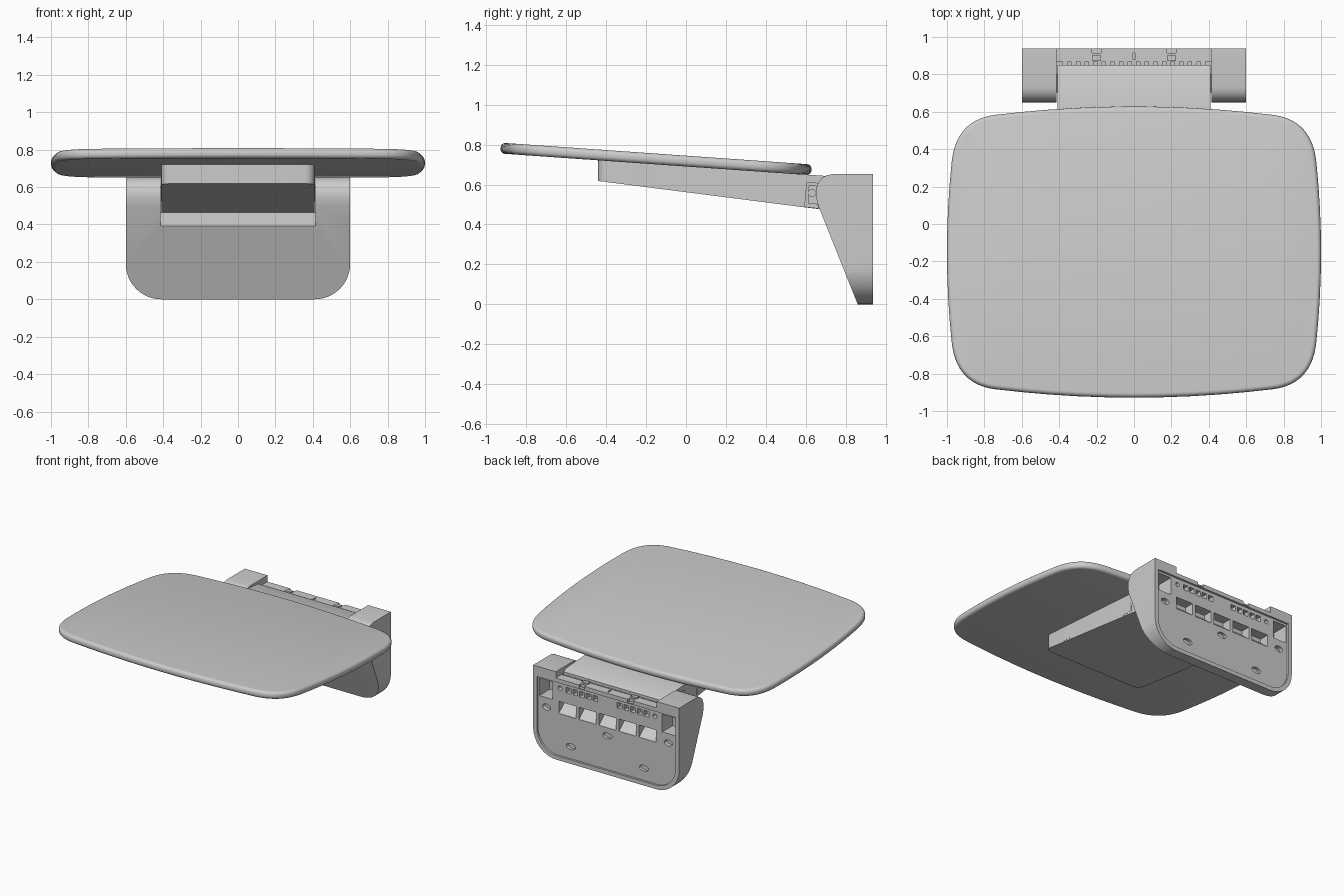
import bpy, bmesh, math
from mathutils import Vector

cube = bpy.data.objects.get("Cube")
if cube:
    bpy.data.objects.remove(cube, do_unlink=True)

grey = bpy.data.materials.new("light grey plastic")
grey.use_nodes = True
grey.diffuse_color = (0.6, 0.6, 0.6, 1)
grey.node_tree.nodes["Principled BSDF"].inputs["Base Color"].default_value = (0.6, 0.6, 0.6, 1)
parts = []


def place(axis, t, u, v):
    return {"x": (t, u, v), "y": (u, t, v), "z": (u, v, t)}[axis]


def prisms(name, specs, keep=True):
    """One object made of extruded outlines: (points, axis, start, end)."""
    bm = bmesh.new()
    for pts, axis, a, b in specs:
        low = [bm.verts.new(place(axis, a, u, v)) for u, v in pts]
        high = [bm.verts.new(place(axis, b, u, v)) for u, v in pts]
        bm.faces.new(low)
        bm.faces.new(high)
        for i in range(len(pts)):
            j = (i + 1) % len(pts)
            bm.faces.new((low[i], low[j], high[j], high[i]))
    bmesh.ops.recalc_face_normals(bm, faces=bm.faces)
    mesh = bpy.data.meshes.new(name)
    bm.to_mesh(mesh)
    bm.free()
    mesh.materials.append(grey)
    obj = bpy.data.objects.new(name, mesh)
    bpy.context.collection.objects.link(obj)
    obj.hide_render = not keep
    if keep:
        parts.append(obj)
    return obj


def bake(obj):
    bpy.context.view_layer.update()
    graph = bpy.context.evaluated_depsgraph_get()
    mesh = bpy.data.meshes.new_from_object(obj.evaluated_get(graph))
    obj.modifiers.clear()
    obj.data = mesh


def carve(obj, specs, operation="DIFFERENCE"):
    cutter = prisms("cutter", specs, keep=False)
    mod = obj.modifiers.new("carve", "BOOLEAN")
    mod.operation, mod.solver, mod.object = operation, "EXACT", cutter
    bake(obj)
    bpy.data.objects.remove(cutter, do_unlink=True)


def bevel(obj, width, segments):
    mod = obj.modifiers.new("bevel", "BEVEL")
    mod.width, mod.segments = width, segments
    mod.limit_method, mod.angle_limit = "ANGLE", math.radians(40)
    bake(obj)


def rect(u0, u1, v0, v1):
    return [(u0, v0), (u1, v0), (u1, v1), (u0, v1)]


def oval(u, v, ru, rv, n=20):
    return [(u + ru * math.cos(2 * math.pi * i / n), v + rv * math.sin(2 * math.pi * i / n)) for i in range(n)]


def low_rounded(half, v0, v1, r, n=12):
    """Rectangle whose two lower corners are rounded."""
    arc = [(half - r + r * math.sin(i / n * math.pi / 2), v0 + r - r * math.cos(i / n * math.pi / 2))
           for i in range(n + 1)]
    return arc + [(half, v1), (-half, v1)] + [(-u, v) for u, v in reversed(arc)]


# Seat: bulged rounded rectangle with a soft edge, tilted down to the back
def seat_outline():
    q = [(x, 0.78 - 0.045 * (x / 0.74) ** 2) for x in (0.0, 0.15, 0.3, 0.45, 0.6)]
    a, c, b = Vector((0.74, 0.735)), Vector((0.953, 0.709)), Vector((0.975, 0.48))
    for i in range(15):
        t = i / 14
        q.append(tuple(a * (1 - t) ** 2 + c * 2 * t * (1 - t) + b * t * t))
    q += [(1 - 0.025 * (y / 0.48) ** 2, y) for y in (0.36, 0.24, 0.12, 0.0)]
    half = q + [(x, -y) for x, y in reversed(q[:-1])]
    return half + [(-x, y) for x, y in reversed(half[1:-1])]


seat = prisms("seat", [(seat_outline(), "z", -0.027, 0.027)])
bevel(seat, 0.023, 5)
seat.location = (0, -0.15, 0.728)
seat.rotation_euler.x = -0.07

# Support arm: wedge under the seat with rounded front corners
arm = prisms("support_arm", [([(-0.44, 0.735), (-0.44, 0.618), (0.68, 0.475), (0.8, 0.465), (0.84, 0.5),
                              (0.85, 0.54), (0.85, 0.62), (0.82, 0.635), (0.6, 0.65)], "x", -0.41, 0.41)])
carve(arm, [(low_rounded(0.41, -0.44, 1.0, 0.05, 8), "z", 0.3, 0.9)], "INTERSECT")
hinge = [(0.595, 0.49), (0.66, 0.482), (0.675, 0.605), (0.605, 0.61)]
carve(arm, [(hinge, "x", s * 0.385, s * 0.45) for s in (1, -1)])

# Hinge blocks with a pin hole, seated in the arm recesses
inner = [(0.61, 0.505), (0.7, 0.497), (0.7, 0.59), (0.615, 0.597)]
block = prisms("hinge_blocks", [(inner, "x", s * 0.38, s * 0.405) for s in (1, -1)])
carve(block, [(oval(0.632, 0.558, 0.018, 0.018), "x", s * 0.39, s * 0.42) for s in (1, -1)])

# Flush arched covers on the arm sides
covers = []
for y, z in ((-0.205, 0.6), (0.42, 0.522)):
    arch = [(y + 0.04 * math.cos(i * math.pi / 10), z + 0.045 + 0.035 * math.sin(i * math.pi / 10)) for i in range(11)]
    for s in (1, -1):
        covers.append((arch + [(y - 0.04, z), (y + 0.04, z)], "x", s * 0.405, s * 0.411))
prisms("arm_covers", covers)

# Wall bracket: tapered side profile, rounded lower corners
bracket = prisms("wall_bracket", [([(0.937, 0), (0.86, 0), (0.66, 0.5), (0.65, 0.545), (0.652, 0.58), (0.662, 0.61),
                                   (0.68, 0.633), (0.705, 0.647), (0.735, 0.652), (0.937, 0.652)], "x", -0.6, 0.6)])
carve(bracket, [(low_rounded(0.6, 0, 0.8, 0.19), "y", 0.4, 1.2)], "INTERSECT")
# Opening between the cheeks for the arm
carve(bracket, [([(0.5, 0.392), (0.703, 0.392), (0.8, 0.463), (0.868, 0.463), (0.868, 0.605),
                  (0.99, 0.605), (0.99, 0.8), (0.5, 0.8)], "x", -0.414, 0.414)])
# Shallow recess in the back, leaving a rim
carve(bracket, [(low_rounded(0.57, 0.03, 0.575, 0.165), "y", 0.922, 1.0)])

# Pockets, screw slots and top notches
pockets = []
for s in (1, -1):
    pockets.append((rect(s * 0.505 - 0.055, s * 0.505 + 0.055, 0.43, 0.56), "y", 0.8, 1.0))
    pockets.append((oval(s * 0.5, 0.36, 0.034, 0.022), "y", 0.89, 1.0))
    pockets.append((oval(s * 0.3, 0.12, 0.038, 0.022), "y", 0.9, 1.0))
    pockets.append((oval(s * 0.39, 0.53, 0.016, 0.016), "y", 0.89, 1.0))
    pockets.append((rect(s * 0.2 - 0.024, s * 0.2 + 0.024, 0.915, 1.0), "z", 0.582, 0.7))
    for i in range(5):
        x = s * (0.1 + i * 0.055)
        pockets.append((rect(x - 0.02, x + 0.02, 0.51, 0.55), "y", 0.885, 1.0))
pockets.append((oval(0, 0.28, 0.038, 0.022), "y", 0.9, 1.0))
pockets.append((rect(-0.006, 0.006, 0.88, 0.915), "z", 0.585, 0.7))
for i in range(5):
    x = (i - 2) * 0.165
    # sloped floor pocket
    pockets.append(([(1.0, 0.34), (0.92, 0.34), (0.85, 0.4), (0.85, 0.43), (1.0, 0.43)], "x", x - 0.07, x + 0.07))
carve(bracket, pockets)

# Comb of small teeth along the back plate
prisms("comb_teeth", [(rect(x - 0.014, x + 0.014, 0.848, 0.869), "z", 0.56, 0.6)
                      for x in [(i - 8) * 0.046 for i in range(17)]])
# Clip lugs on top of the back plate
prisms("clip_lugs", [(rect(s * 0.2 - 0.024, s * 0.2 + 0.024, 0.872, 0.9), "z", 0.595, 0.615) for s in (1, -1)])

# Smooth shading with sharp edges kept
bpy.ops.object.select_all(action="DESELECT")
for obj in parts:
    obj.select_set(True)
bpy.context.view_layer.objects.active = seat
bpy.ops.object.shade_smooth_by_angle(angle=math.radians(35))
